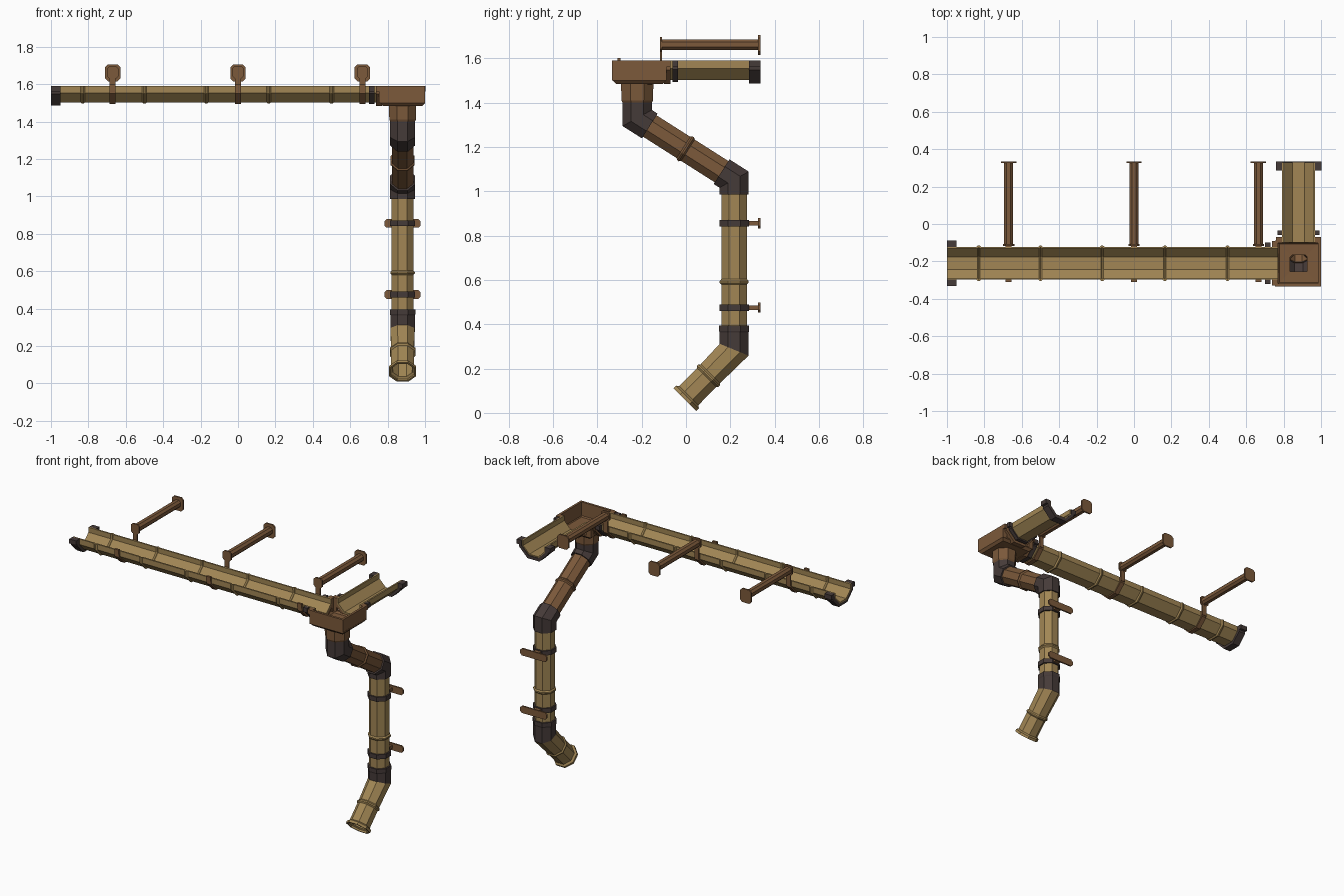
import bpy, bmesh, math
from mathutils import Vector

cube = bpy.data.objects.get("Cube")
if cube:
    bpy.data.objects.remove(cube, do_unlink=True)


def material(name, rgb):
    m = bpy.data.materials.new(name)
    m.use_nodes = True
    m.diffuse_color = (*rgb, 1)
    m.node_tree.nodes["Principled BSDF"].inputs["Base Color"].default_value = (*rgb, 1)
    return m


TAN = material("tan", (0.36, 0.24, 0.09))
BROWN = material("brown", (0.20, 0.10, 0.043))
DARK = material("dark_brown", (0.06, 0.043, 0.04))

# Cross-sections, counter-clockwise, with a half width of one
K = math.tan(math.pi / 8)
OCTAGON = [(1, -K), (1, K), (K, 1), (-K, 1), (-1, K), (-1, -K), (-K, -1), (K, -1)]
CHANNEL = [(-1, 0), (-1, -K), (-K, -1), (K, -1), (1, -K), (1, 0)]
SQUARE = [(-1, -1), (1, -1), (1, 1), (-1, 1)]
X, Y = Vector((1, 0, 0)), Vector((0, 1, 0))


def finish(name, bm, mats):
    me = bpy.data.meshes.new(name)
    bm.to_mesh(me)
    bm.free()
    for m in mats:
        me.materials.append(m)
    ob = bpy.data.objects.new(name, me)
    bpy.context.collection.objects.link(ob)
    return ob


def loft(name, rings, mats, profile=OCTAGON, side=X, wall=0.01, split=None):
    """Sweep a profile through (point, half width) rings with mitred bends."""
    bm = bmesh.new()
    pts = [Vector(p) for p, r in rings]
    dirs = [(b - a).normalized() for a, b in zip(pts, pts[1:])]
    rows = []
    for i, (p, (_, r)) in enumerate(zip(pts, rings)):
        d = dirs[max(i - 1, 0)]
        n = d + dirs[min(i, len(dirs) - 1)]
        up = d.cross(side)
        row = []
        for a, b in profile:
            o = (side * a + up * b) * r
            row.append(bm.verts.new(p + o - d * (o.dot(n) / d.dot(n))))
        rows.append(row)
    count = len(profile)
    for i, (lo, hi) in enumerate(zip(rows, rows[1:])):
        for j in range(count - (profile is CHANNEL)):
            k = (j + 1) % count
            f = bm.faces.new((lo[j], lo[k], hi[k], hi[j]))
            f.material_index = int(split is not None and i >= split)
    ob = finish(name, bm, mats)
    mod = ob.modifiers.new("wall", "SOLIDIFY")
    mod.thickness, mod.offset, mod.use_even_offset = wall, -1, True
    return ob


def box(name, x, y, z, mat, chamfer=0):
    """Box from ranges; chamfer cuts the edges that run along y."""
    bm = bmesh.new()
    bmesh.ops.create_cube(bm, size=1)
    for v in bm.verts:
        v.co = [(r[0] + r[1]) / 2 + c * (r[1] - r[0]) for c, r in zip(v.co, (x, y, z))]
    if chamfer:
        edges = [e for e in bm.edges if abs((e.verts[0].co - e.verts[1].co).normalized().y) > 0.9]
        bmesh.ops.bevel(bm, geom=edges, offset=chamfer, segments=1, affect="EDGES")
    return finish(name, bm, [mat])


def straight(a, b, r, ridges=(), rise=0.007, width=0.012):
    """Rings from a to b with raised ridges at the given fractions."""
    a, b = Vector(a), Vector(b)
    d = (b - a).normalized()
    rings = [(a, r)]
    for t in ridges:
        c = a.lerp(b, t)
        rings += [(c - d * width, r), (c - d * width / 3, r + rise),
                  (c + d * width / 3, r + rise), (c + d * width, r)]
    return rings + [(b, r)]


PX, GY, TOP = 0.88, -0.21, 1.59     # pipe x, long gutter y, gutter rim height

# Gutters
ridge_x = (-0.83, -0.5, -0.17, 0.165, 0.5)
loft("long_gutter", straight((-1, GY, TOP), (0.77, GY, TOP), 0.088,
     [(x + 1) / 1.77 for x in ridge_x]), [TAN], CHANNEL, Y)
loft("short_gutter", straight((PX, -0.1, TOP), (PX, 0.33, TOP), 0.088), [TAN], CHANNEL, -X)


def collar(name, along_x, a, b, r, wall, mat, ear=0):
    """Channel-shaped sleeve around a gutter, with optional rim ears."""
    if along_x:
        loft(name, straight((a, GY, TOP), (b, GY, TOP), r), [mat], CHANNEL, Y, wall)
    else:
        loft(name, straight((PX, a, TOP), (PX, b, TOP), r), [mat], CHANNEL, -X, wall)
    for s in (-1, 1) if ear else ():
        mid = GY if along_x else PX
        across = sorted((mid + s * (r - 0.005), mid + s * ear))
        x, y = ((a, b), across) if along_x else (across, (a, b))
        box(name + "_ear", x, y, (TOP - 0.03, TOP), mat)


collar("long_gutter_end", True, -1, -0.95, 0.105, 0.02, DARK, 0.122)
collar("short_gutter_end", False, 0.285, 0.335, 0.105, 0.02, DARK, 0.122)
collar("long_gutter_joint", True, 0.7, 0.73, 0.097, 0.012, DARK, 0.112)
collar("short_gutter_joint", False, -0.06, -0.035, 0.097, 0.012, DARK, 0.112)
collar("long_gutter_socket", True, 0.738, 0.77, 0.106, 0.02, BROWN, 0.12)
collar("short_gutter_socket", False, -0.1, -0.07, 0.106, 0.02, BROWN, 0.12)

# Corner collecting box
X0, X1, Y0, Y1 = 0.755, 1.0, -0.333, -0.087
wall_z, T = (1.5, TOP), 0.015
box("box_front", (X0, X1), (Y0, Y0 + T), wall_z, BROWN)
box("box_side", (X1 - T, X1), (Y0, Y1), wall_z, BROWN)
for y in ((Y0, -0.3), (-0.12, Y1)):
    box("box_left_post", (X0, X0 + T), y, wall_z, BROWN)
for x in ((X0, 0.79), (0.97, X1)):
    box("box_back_post", x, (Y1 - T, Y1), wall_z, BROWN)
loft("box_floor", [((PX, GY, z), r) for z, r in
     ((1.508, 0.121), (1.5, 0.121), (1.484, 0.106), (1.482, 0.045))],
     [BROWN], SQUARE, wall=0.008)

# Downpipe
loft("outlet", [((PX, -0.22, z), r) for z, r in
     ((1.488, 0.073), (1.41, 0.071), (1.395, 0.064))], [BROWN])
A, B = Vector((PX, -0.22, 1.33)), Vector((PX, 0.217, 1.052))
slope = (B - A).normalized()
loft("upper_elbow", [((PX, -0.22, 1.405), 0.066), (A, 0.066), (A + slope * 0.067, 0.066)], [DARK])
loft("slanted_pipe", straight(A + slope * 0.05, B - slope * 0.05, 0.057, [0.5]), [BROWN])
loft("middle_elbow", [(B - slope * 0.067, 0.066), (B, 0.066), ((PX, 0.217, 0.985), 0.066)], [DARK])
loft("vertical_pipe", straight((PX, 0.217, 1.0), (PX, 0.217, 0.38), 0.058, [0.66]), [TAN])

C, E = Vector((PX, 0.217, 0.285)), Vector((PX, -0.005, 0.06))
out = (E - C).normalized()
spout = straight(C, E, 0.061, [0.52])[1:-1]
loft("lower_elbow_and_spout",
     [((PX, 0.217, 0.395), 0.068), ((PX, 0.217, 0.37), 0.068), ((PX, 0.217, 0.362), 0.065),
      (C, 0.065)] + spout + [(E - out * 0.025, 0.061), (E - out * 0.016, 0.073), (E, 0.073)],
     [DARK, TAN], split=3)

# Downpipe clamps
for z in (0.855, 0.475):
    loft("pipe_clamp", straight((PX, 0.217, z + 0.015), (PX, 0.217, z - 0.015), 0.067), [DARK])
    box("clamp_arm", (PX - 0.02, PX + 0.02), (0.28, 0.33), (z - 0.01, z + 0.01), BROWN)
    box("clamp_plate", (PX - 0.097, PX + 0.097), (0.325, 0.335),
        (z - 0.023, z + 0.023), BROWN, 0.012)

# Gutter hangers
for x in (-0.67, 0, 0.665):
    strip = (x - 0.016, x + 0.016)
    loft("hanger_strap", straight((strip[0], GY, TOP), (strip[1], GY, TOP), 0.097),
         [BROWN], CHANNEL, Y)
    box("hanger_hook", strip, (-0.31, -0.296), (1.572, 1.6), BROWN)
    box("hanger_post", strip, (-0.118, -0.109), (1.56, 1.66), BROWN)
    box("hanger_front_plate", (x - 0.03, x + 0.03), (-0.118, -0.108), (1.63, 1.695), BROWN, 0.012)
    box("hanger_arm", (x - 0.024, x + 0.024), (-0.112, 0.33), (1.637, 1.685), BROWN, 0.013)
    box("hanger_wall_plate", (x - 0.041, x + 0.041), (0.325, 0.335), (1.615, 1.705), BROWN, 0.015)
